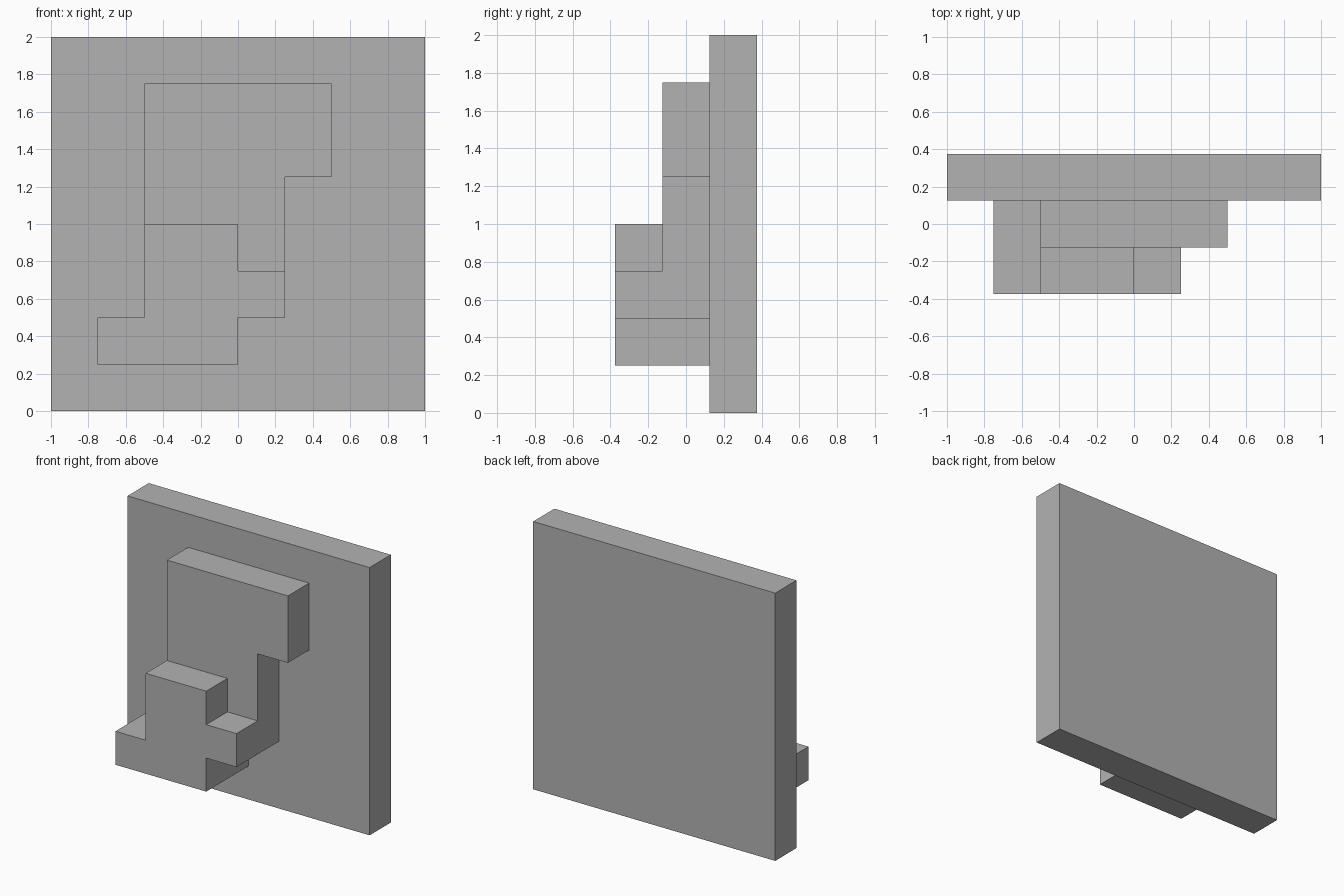
import bpy
import bmesh

cube = bpy.data.objects.get("Cube")
if cube:
    bpy.data.objects.remove(cube, do_unlink=True)

GREY = (0.45, 0.45, 0.45, 1.0)
mat = bpy.data.materials.new("plain grey")
mat.use_nodes = True
mat.diffuse_color = GREY
mat.node_tree.nodes["Principled BSDF"].inputs["Base Color"].default_value = GREY


def slab(name, outline, front, back):
    """Extrude an x-z outline from front to back along y."""
    bm = bmesh.new()
    face = bm.faces.new([bm.verts.new((x, front, z)) for x, z in outline])
    extruded = bmesh.ops.extrude_face_region(bm, geom=[face], use_keep_orig=True)
    moved = [g for g in extruded["geom"] if isinstance(g, bmesh.types.BMVert)]
    bmesh.ops.translate(bm, verts=moved, vec=(0, back - front, 0))
    bmesh.ops.recalc_face_normals(bm, faces=bm.faces)
    mesh = bpy.data.meshes.new(name)
    bm.to_mesh(mesh)
    bm.free()
    mesh.materials.append(mat)
    obj = bpy.data.objects.new(name, mesh)
    bpy.context.collection.objects.link(obj)
    return obj


# Square plate at the back
slab("back_plate", [(-1, 0), (1, 0), (1, 2), (-1, 2)], 0.125, 0.375)

# Stepped lower edge shared by both raised layers
foot = [(-0.5, 0.5), (-0.75, 0.5), (-0.75, 0.25), (0, 0.25), (0, 0.5), (0.25, 0.5)]

# Tall raised layer with the overhanging head
slab("middle_layer", foot + [(0.25, 1.25), (0.5, 1.25), (0.5, 1.75), (-0.5, 1.75)],
     -0.125, 0.125)

# Short layer in front of it
slab("front_layer", foot + [(0.25, 0.75), (0, 0.75), (0, 1), (-0.5, 1)],
     -0.375, -0.125)
